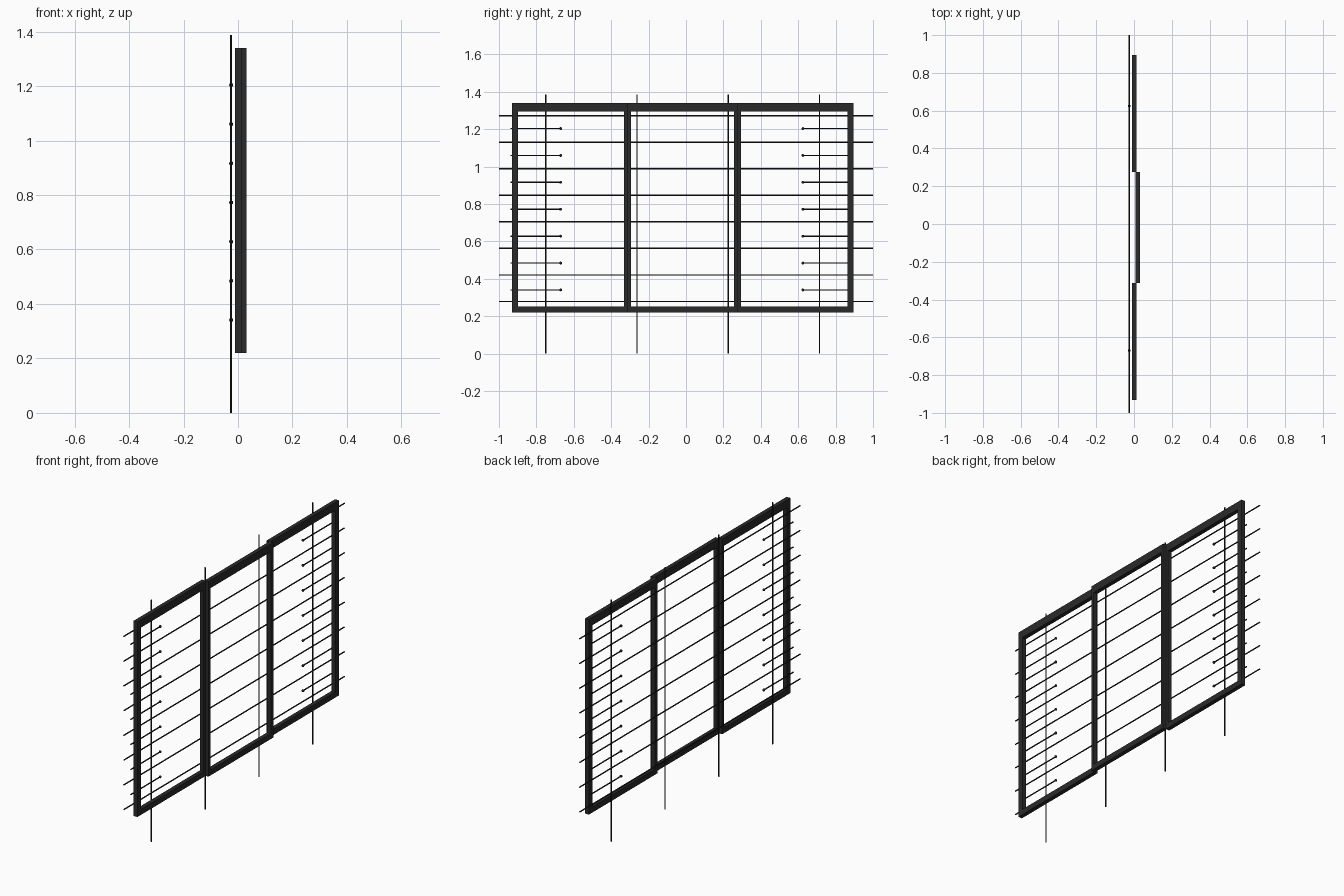
import bpy
from mathutils import Vector

cube = bpy.data.objects.get("Cube")
if cube:
    bpy.data.objects.remove(cube, do_unlink=True)


def material(name, color):
    m = bpy.data.materials.new(name)
    m.use_nodes = True
    m.diffuse_color = color
    m.node_tree.nodes["Principled BSDF"].inputs["Base Color"].default_value = color
    return m


frame_mat = material("charcoal frame", (0.023, 0.023, 0.023, 1))
wire_mat = material("black wire", (0.017, 0.016, 0.016, 1))

WIRE_X = -0.025
WIRE_R = 0.0036


def box(name, x, y, z):
    """Box spanning the given (low, high) ranges."""
    bpy.ops.mesh.primitive_cube_add(size=1, location=[sum(r) / 2 for r in (x, y, z)])
    ob = bpy.context.object
    ob.name = name
    ob.scale = [r[1] - r[0] for r in (x, y, z)]
    bpy.ops.object.transform_apply(location=False, rotation=False, scale=True)
    ob.data.materials.append(frame_mat)


def rod(name, start, end):
    """Thin round rod between two (y, z) points in the wire plane."""
    a, b = Vector((WIRE_X, *start)), Vector((WIRE_X, *end))
    bpy.ops.mesh.primitive_cylinder_add(vertices=12, radius=WIRE_R, depth=(b - a).length,
                                        location=(a + b) / 2)
    ob = bpy.context.object
    ob.name = name
    ob.rotation_euler = (b - a).to_track_quat("Z", "Y").to_euler()
    ob.data.materials.append(wire_mat)
    bpy.ops.object.shade_smooth_by_angle()


def panel_frame(name, x, y, front_stile, back_stile):
    """Open rectangular frame with a deeper top rail."""
    bottom, low, high, top = 0.22, 0.252, 1.295, 1.34
    box(name + "_bottom_rail", x, y, (bottom, low))
    box(name + "_top_rail", x, y, (high, top))
    box(name + "_front_stile", x, (y[0], y[0] + front_stile), (low, high))
    box(name + "_back_stile", x, (y[1] - back_stile, y[1]), (low, high))


# Three panels, the middle one set slightly outward
outer, inner = 0.032, 0.019
panel_frame("front_panel", (-0.011, 0.013), (-0.931, -0.312), outer, inner)
panel_frame("middle_panel", (0.007, 0.031), (-0.312, 0.276), inner, inner)
panel_frame("back_panel", (-0.011, 0.013), (0.276, 0.896), inner, outer)

# Upright wires
for i in range(4):
    y = -0.75 + i * 0.488
    rod("upright_wire", (y, 0), (y, 1.387))

# Full-length horizontal wires
for i in range(8):
    z = 0.279 + i * 0.142
    rod("long_wire", (-1, z), (1, z))

# Short wires with ball tips near each end
for i in range(7):
    z = 0.341 + i * 0.1438
    for outer_y, tip_y in ((-0.937, -0.67), (0.892, 0.625)):
        rod("short_wire", (outer_y, z), (tip_y, z))
        bpy.ops.mesh.primitive_uv_sphere_add(segments=12, ring_count=8, radius=0.0075,
                                             location=(WIRE_X, tip_y, z))
        ball = bpy.context.object
        ball.name = "ball_tip"
        ball.data.materials.append(wire_mat)
        bpy.ops.object.shade_smooth()
